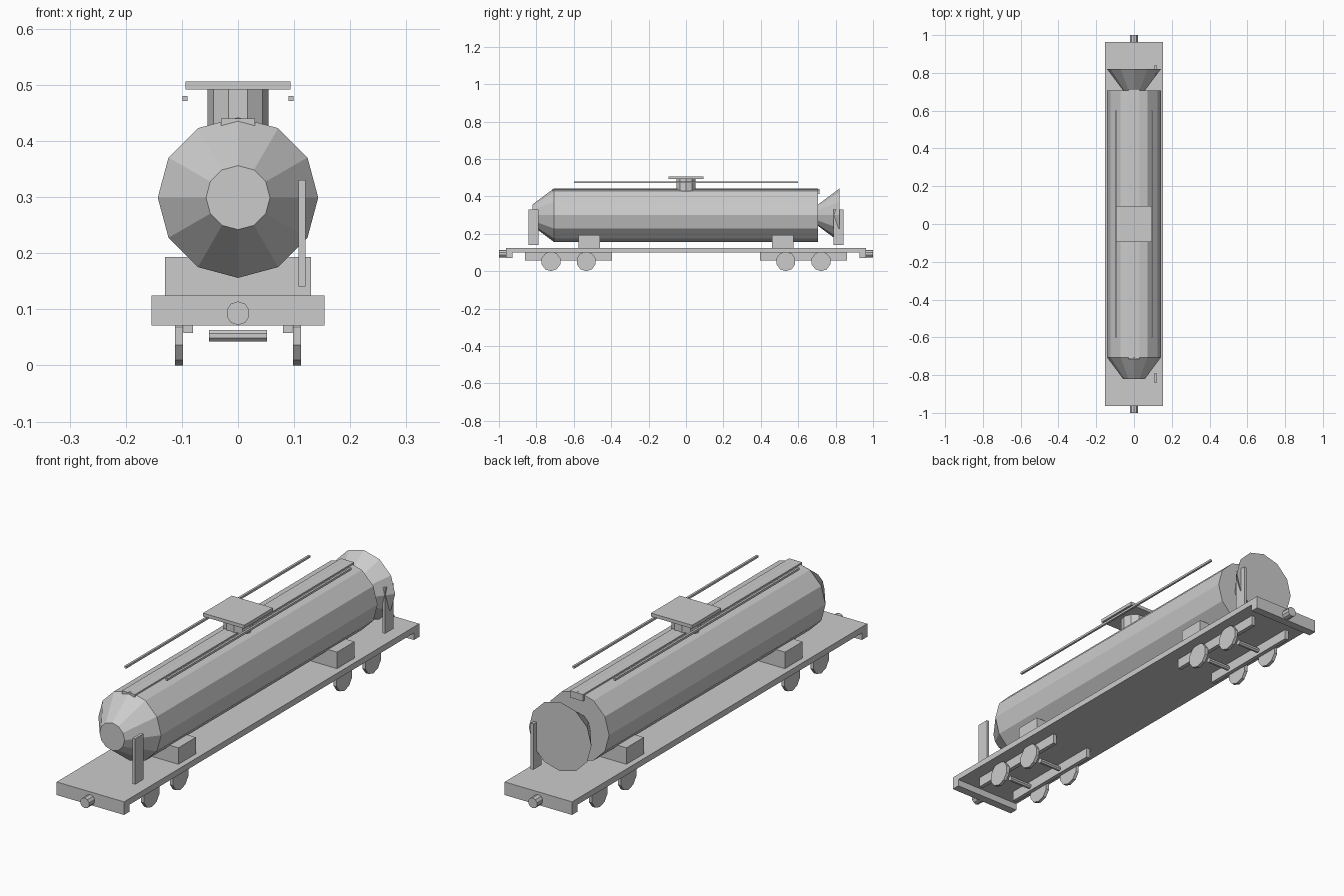
import bpy, bmesh
from math import pi, radians
from mathutils import Matrix

if "Cube" in bpy.data.objects:
    bpy.data.objects.remove(bpy.data.objects["Cube"])


def finish(name, bm):
    bmesh.ops.recalc_face_normals(bm, faces=bm.faces)
    mesh = bpy.data.meshes.new(name)
    bm.to_mesh(mesh)
    bm.free()
    ob = bpy.data.objects.new(name, mesh)
    bpy.context.collection.objects.link(ob)
    return ob


def box(name, x, y, z):
    """Box from (min, max) ranges."""
    bm = bmesh.new()
    bmesh.ops.create_cube(bm, size=1)
    for v in bm.verts:
        for i, (a, b) in enumerate((x, y, z)):
            v.co[i] = a if v.co[i] < 0 else b
    return finish(name, bm)


def cone(name, sides, r1, r2, depth, loc, axis="Z", turn=0.0):
    """Capped cone; r1 is at the negative end of the axis."""
    bm = bmesh.new()
    bmesh.ops.create_cone(bm, cap_ends=True, segments=sides,
                          radius1=r1, radius2=r2, depth=depth)
    rot = {"X": Matrix.Rotation(pi / 2, 4, "Y"),
           "Y": Matrix.Rotation(-pi / 2, 4, "X"),
           "Z": Matrix.Identity(4)}[axis]
    bm.transform(Matrix.Translation(loc) @ rot @ Matrix.Rotation(turn, 4, "Z"))
    return finish(name, bm)


# Tank barrel, tapered front end and flared rear end
TZ, TR = 0.299, 0.143
cone("tank_barrel", 12, TR, TR, 1.412, (0, 0, TZ), "Y")
cone("tank_front_end", 12, 0.057, TR, 0.115, (0, -0.7635, TZ), "Y")
cone("tank_rear_end", 12, 0.057, TR, 0.115, (0, 0.7635, TZ), "Y")

# Top walkway, dome, platform and handrails
box("top_walkway", (-0.03, 0.03), (-0.715, 0.715), (0.412, 0.440))
cone("dome", 10, 0.054, 0.054, 0.07, (0, 0, 0.457), "Z", pi / 2)
box("dome_platform", (-0.094, 0.094), (-0.094, 0.094), (0.492, 0.506))
for s, side in ((-1, "left"), (1, "right")):
    box(f"{side}_handrail", sorted((s * 0.09, s * 0.099)), (-0.6, 0.6), (0.471, 0.480))

# Flat deck
box("deck", (-0.154, 0.154), (-0.962, 0.962), (0.1, 0.125))

for e, end in ((-1, "front"), (1, "rear")):
    # End beam, coupler, ladder post and tank saddle
    box(f"{end}_end_beam", (-0.154, 0.154), sorted((e * 0.928, e * 0.963)), (0.071, 0.1245))
    cone(f"{end}_coupler", 10, 0.021, 0.021, 0.05, (0, e * 0.975, 0.093), "Y")
    box(f"{end}_ladder_post", (0.108, 0.12), sorted((e * 0.788, e * 0.842)), (0.141, 0.330))
    box(f"{end}_saddle", (-0.13, 0.13), sorted((e * 0.460, e * 0.574)), (0.12, 0.193))

    # Bogie: side frames, axles and wheels
    mid = e * 0.628
    for s, side in ((-1, "left"), (1, "right")):
        box(f"{end}_{side}_bogie_frame", sorted((s * 0.08, s * 0.097)),
            (mid - 0.233, mid + 0.233), (0.058, 0.102))
    for i, off in enumerate((-0.094, 0.094)):
        y = mid + off
        cone(f"{end}_axle_{i}", 8, 0.011, 0.011, 0.104, (0, y, 0.0527), "X", radians(22.5))
        for s, side in ((-1, "left"), (1, "right")):
            cone(f"{end}_{side}_wheel_{i}", 10, 0.0525, 0.0525, 0.014,
                 (s * 0.105, y, 0.0525), "X", pi / 2)
